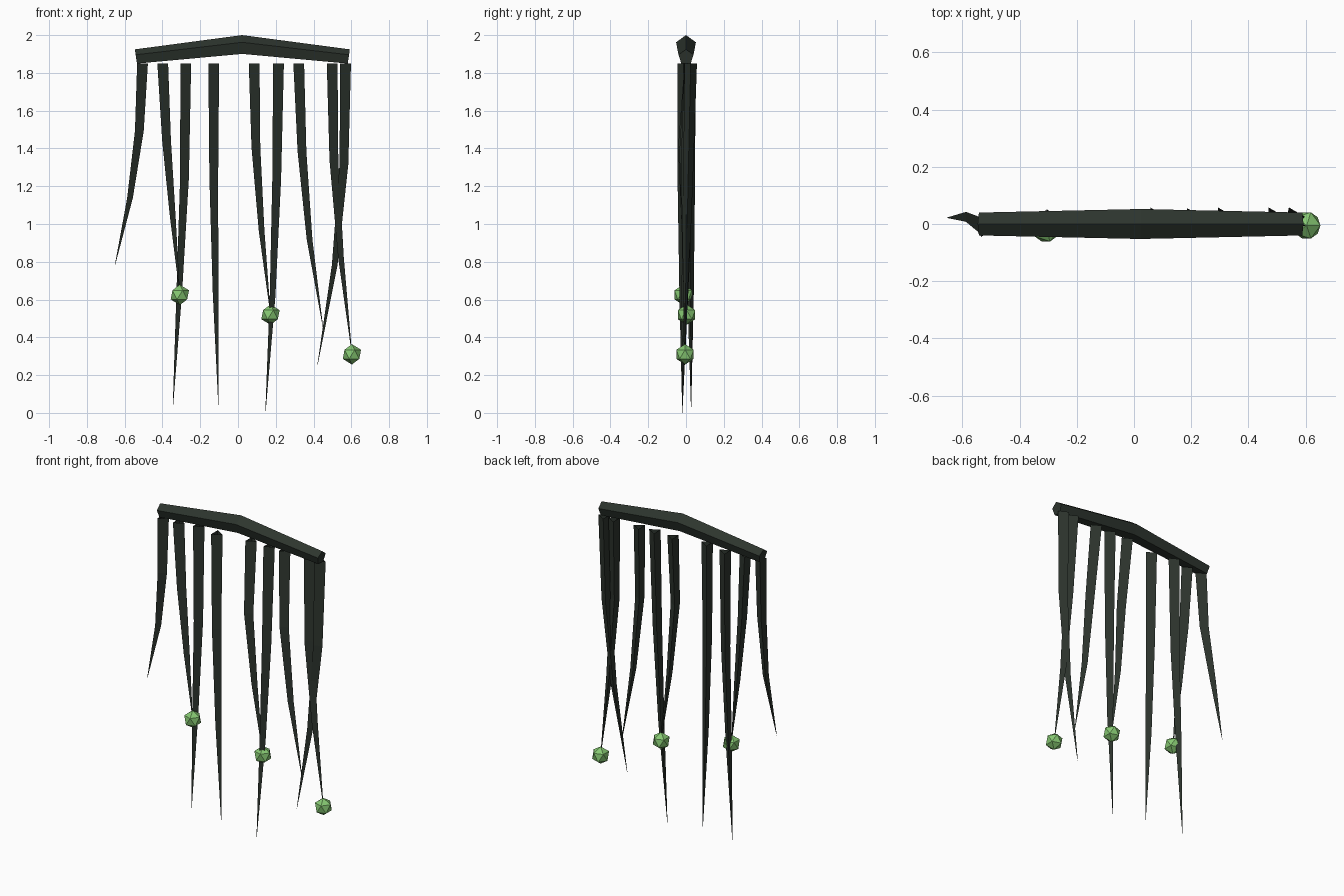
import bpy, bmesh, math
from mathutils import Vector

if "Cube" in bpy.data.objects:
    bpy.data.objects.remove(bpy.data.objects["Cube"])


def material(name, rgb):
    m = bpy.data.materials.new(name)
    m.diffuse_color = (*rgb, 1)
    m.use_nodes = True
    m.node_tree.nodes["Principled BSDF"].inputs["Base Color"].default_value = m.diffuse_color
    return m


BARK = material("dark bark", (0.026, 0.035, 0.027))
GREEN = material("berry green", (0.24, 0.58, 0.17))


def finish(name, bm, mat):
    me = bpy.data.meshes.new(name)
    bm.to_mesh(me)
    bm.free()
    me.materials.append(mat)
    ob = bpy.data.objects.new(name, me)
    bpy.context.collection.objects.link(ob)
    return ob


def loft(name, rings, mat, caps):
    """Join rings of points with quads, optionally closing both ends."""
    bm = bmesh.new()
    loops = [[bm.verts.new(p) for p in ring] for ring in rings]
    n = len(loops[0])
    for a, b in zip(loops, loops[1:]):
        for i in range(n):
            j = (i + 1) % n
            bm.faces.new((a[i], b[i], b[j], a[j]))
    if caps:
        bm.faces.new(loops[0])
        bm.faces.new(loops[-1][::-1])
        bmesh.ops.recalc_face_normals(bm, faces=bm.faces[:])
    return finish(name, bm, mat)


# Branch: bent five-sided beam, ridge upwards, slightly thinner at the ends
def branch_ring(x, z, r, tilt):
    ring = []
    for i in range(5):
        a = 2 * math.pi * i / 5
        h = r * math.cos(a)
        ring.append(Vector((x + h * math.sin(tilt), r * math.sin(a), z + h * math.cos(tilt))))
    return ring


loft("branch", [branch_ring(-0.54, 1.883, 0.042, -0.15),
                branch_ring(0.022, 1.945, 0.055, 0),
                branch_ring(0.586, 1.883, 0.042, 0.15)], BARK, True)

# Hanging vines: x and y at four evenly spaced heights, then tip height
VINES = [
    ((-0.515, -0.53, -0.577, -0.652), (-0.012, 0.0, 0.025, 0.022), 0.78),
    ((-0.408, -0.386, -0.35, -0.308), (-0.010, -0.012, -0.013, -0.015), 0.625),
    ((-0.286, -0.291, -0.316, -0.345), (0.018, 0.021, 0.024, 0.027), 0.03),
    ((-0.138, -0.136, -0.124, -0.104), (-0.012, -0.018, -0.018, -0.020), 0.04),
    ((0.076, 0.087, 0.12, 0.172), (0.025, -0.015, -0.005, 0.003), 0.52),
    ((0.205, 0.197, 0.178, 0.145), (0.022, 0.008, -0.006, -0.020), 0.0),
    ((0.312, 0.331, 0.374, 0.45), (0.025, -0.008, -0.004, 0.0), 0.45),
    ((0.489, 0.5, 0.54, 0.603), (0.025, 0.0, 0.0, -0.005), 0.31),
    ((0.56, 0.553, 0.507, 0.42), (0.025, 0.013, 0.002, -0.010), 0.25),
]
RADII = (0.038, 0.031, 0.020, 0.001)
BERRY_VINES = (1, 4, 7)

for k, (xs, ys, z_tip) in enumerate(VINES):
    rings = []
    for s, (x, y, r) in enumerate(zip(xs, ys, RADII)):
        c = Vector((x, y, 1.85 + (z_tip - 1.85) * s / 3))
        rings.append([c + Vector((r * math.cos(a), r * math.sin(a), 0))
                      for a in (0, math.tau / 3, 2 * math.tau / 3)])
    loft(f"vine_{k + 1}", rings, BARK, False)

    # Berries: faceted balls at the tips of some vines
    if k in BERRY_VINES:
        bm = bmesh.new()
        bmesh.ops.create_icosphere(bm, subdivisions=1, radius=0.054)
        bmesh.ops.translate(bm, verts=bm.verts[:], vec=(xs[3], ys[3], z_tip))
        finish(f"berry_{k + 1}", bm, GREEN)
